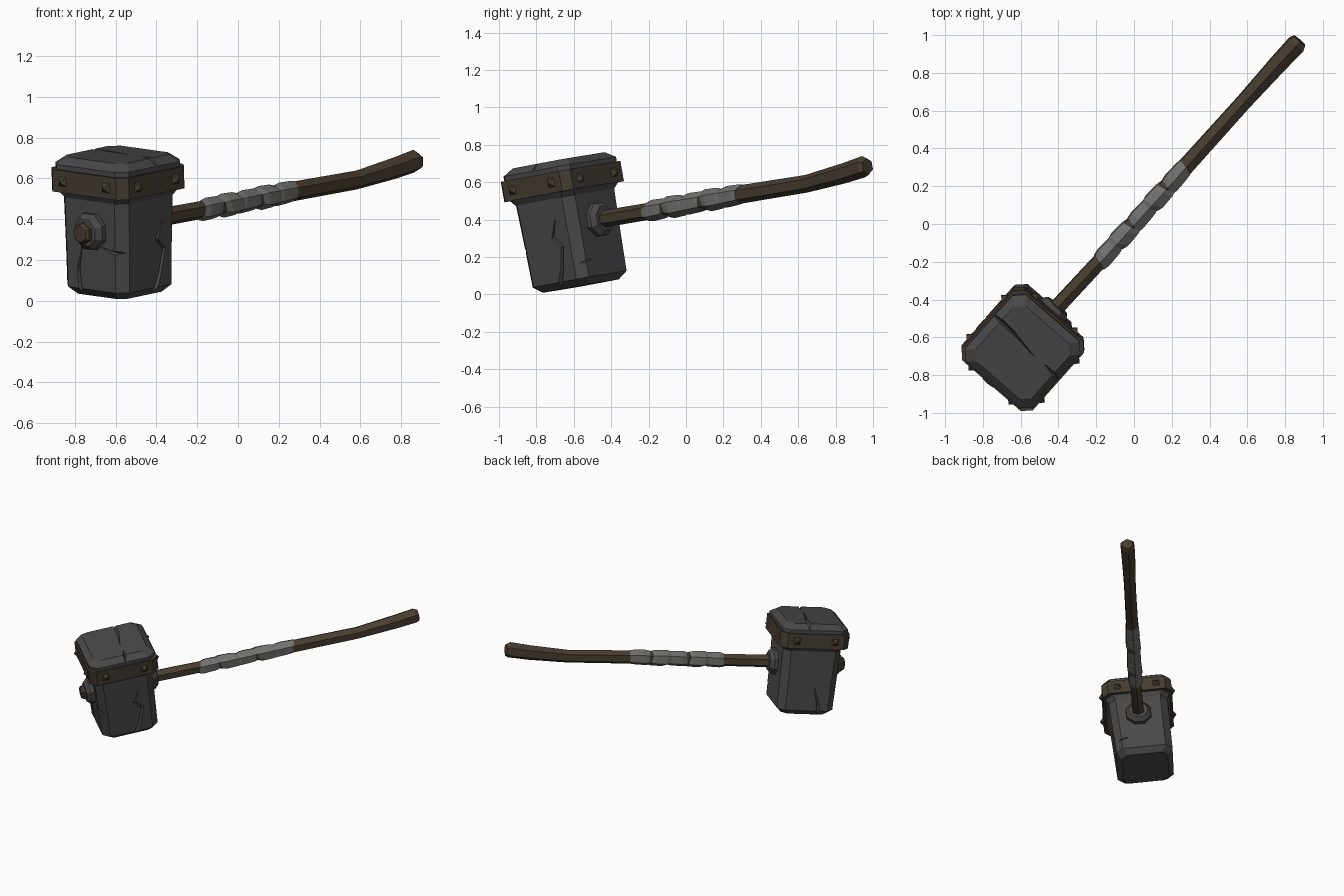
import bpy, bmesh, math
from mathutils import Vector, Matrix

if "Cube" in bpy.data.objects:
    bpy.data.objects.remove(bpy.data.objects["Cube"])

# Head frame: A runs along the handle, U up the head, S to its side
A = Vector((0.66, 0.74, 0.14)).normalized()
U = Vector((0, -0.16, 0.987))
U = (U - A * U.dot(A)).normalized()
S = A.cross(U)
C = Vector((-0.585, -0.62, 0.372))


def P(a, s, u):
    return C + A * a + S * s + U * u


def mat(name, rgb):
    m = bpy.data.materials.new(name)
    m.diffuse_color = (*rgb, 1)
    m.use_nodes = True
    m.node_tree.nodes["Principled BSDF"].inputs["Base Color"].default_value = m.diffuse_color
    return m


STONE = mat("dark_stone", (0.066, 0.066, 0.067))
WOOD = mat("brown_wood", (0.066, 0.047, 0.029))
BAND = mat("brown_band", (0.060, 0.045, 0.030))
WRAP = mat("grey_cloth", (0.165, 0.165, 0.158))


def loft(bm, rings):
    """Closed solid through equal-length rings of points."""
    vs = [[bm.verts.new(p) for p in r] for r in rings]
    n = len(vs[0])
    for r0, r1 in zip(vs, vs[1:]):
        for i in range(n):
            j = (i + 1) % n
            bm.faces.new((r0[i], r0[j], r1[j], r1[i]))
    bm.faces.new(vs[0][::-1])
    bm.faces.new(vs[-1])


def finish(bm, name, material):
    bmesh.ops.recalc_face_normals(bm, faces=bm.faces)
    me = bpy.data.meshes.new(name)
    bm.to_mesh(me)
    bm.free()
    me.materials.append(material)
    ob = bpy.data.objects.new(name, me)
    bpy.context.collection.objects.link(ob)
    return ob


def solid(name, rings, material):
    bm = bmesh.new()
    loft(bm, rings)
    return finish(bm, name, material)


def square(u, h, c):
    """Square ring with cut corners, across the head."""
    k = h - c
    pts = [(h, -k), (h, k), (k, h), (-k, h), (-h, k), (-h, -k), (-k, -h), (k, -h)]
    return [P(a, s, u) for a, s in pts]


def ring(center, r, n=6, tilt=0.0, turn=math.pi / 2):
    """Round ring across the handle; tilt skews it along the handle."""
    out = []
    for i in range(n):
        t = turn + 2 * math.pi * i / n
        out.append(center + S * (r * math.cos(t)) + U * (r * math.sin(t))
                   + A * (tilt * math.cos(t + 0.6)))
    return out


# Stone head: body, flare under the band, and wider cap
head = solid("stone_head", [
    square(-0.332, 0.165, 0.04), square(-0.295, 0.203, 0.048),
    square(-0.09, 0.207, 0.05), square(0.15, 0.212, 0.05),
    square(0.19, 0.238, 0.05), square(0.315, 0.24, 0.05),
    square(0.35, 0.198, 0.045)], STONE)

# Cracks: tapered zigzag wedges cut out of the head
cut = bmesh.new()


def crack(normal, pts):
    """pts: (a, s, u, half width, depth) along the surface."""
    rings = []
    path = [P(*p[:3]) for p in pts]
    for i, (p, d) in enumerate(zip(path, pts)):
        along = path[min(i + 1, len(path) - 1)] - path[max(i - 1, 0)]
        side = along.cross(normal).normalized()
        w = side * d[3]
        rings.append([p + normal * 0.06 + w * 2, p + normal * 0.06 - w * 2,
                      p - w * 0.8, p - normal * d[4] + w * 0.3])
    loft(cut, rings)


crack(S, [(0.087, 0.207, 0.04, 0.002, 0.002), (0.045, 0.207, -0.055, 0.012, 0.02),
          (0.10, 0.207, -0.11, 0.012, 0.025), (0.07, 0.207, -0.23, 0.014, 0.03),
          (0.015, 0.207, -0.36, 0.02, 0.035)])
crack(-A, [(-0.207, -0.055, -0.07, 0.002, 0.002), (-0.207, -0.085, -0.2, 0.012, 0.02),
           (-0.207, -0.065, -0.36, 0.02, 0.03)])
crack(-A, [(-0.207, 0.07, -0.075, 0.002, 0.004), (-0.207, 0.15, -0.095, 0.01, 0.025),
           (-0.207, 0.26, -0.085, 0.02, 0.06)])
crack(-S, [(-0.04, -0.207, -0.12, 0.002, 0.002), (-0.075, -0.207, -0.23, 0.012, 0.022),
           (-0.10, -0.207, -0.36, 0.02, 0.035)])
crack(A, [(0.207, 0.10, -0.20, 0.002, 0.003), (0.207, 0.25, -0.23, 0.014, 0.045)])
crack(U, [(0.055, -0.28, 0.35, 0.016, 0.05), (0.05, -0.12, 0.35, 0.012, 0.03),
          (0.025, 0.06, 0.35, 0.002, 0.003)])
crack(U, [(0.03, 0.13, 0.35, 0.002, 0.003), (0.015, 0.29, 0.345, 0.022, 0.05)])
cutter = finish(cut, "crack_cutter", STONE)
cutter.hide_render = True
mod = head.modifiers.new("cracks", 'BOOLEAN')
mod.operation = 'DIFFERENCE'
mod.solver = 'EXACT'
mod.object = cutter
bpy.context.view_layer.update()
carved = bpy.data.meshes.new_from_object(
    head.evaluated_get(bpy.context.evaluated_depsgraph_get()))
head.modifiers.clear()
head.data = carved
bpy.data.objects.remove(cutter)

# Band round the head
solid("head_band", [square(0.18, 0.251, 0.045), square(0.29, 0.251, 0.045)], BAND)

# Pyramid studs, two on each side of the band
bm = bmesh.new()
for k in range(4):
    t = k * math.pi / 2
    n = A * math.cos(t) + S * math.sin(t)
    side = n.cross(U)
    for off in (-0.14, 0.14):
        c = P(0, 0, 0.235) + n * 0.249 + side * off
        base = [bm.verts.new(c + side * x + U * y) for x, y in
                ((-0.025, -0.025), (0.025, -0.025), (0.025, 0.025), (-0.025, 0.025))]
        tip = bm.verts.new(c + n * 0.028)
        for i in range(4):
            bm.faces.new((base[i], base[(i + 1) % 4], tip))
        bm.faces.new(base[::-1])
finish(bm, "band_studs", BAND)

# Stone collars where the handle passes through the head
for name, d in (("front_collar", -1), ("back_collar", 1)):
    solid(name, [ring(P(d * a, 0.01, 0), r, 8, turn=math.pi / 8)
                 for a, r in ((0.19, 0.097), (0.235, 0.095), (0.262, 0.07))], STONE)

# Handle, slightly bent upward and thicker toward the grip end
path = [(-0.775, -0.838, 0.326, 0.042), (-0.765, -0.828, 0.328, 0.055),
        (-0.70, -0.755, 0.341, 0.055), (-0.40, -0.432, 0.405, 0.046),
        (-0.17, -0.185, 0.447, 0.045), (0.28, 0.312, 0.538, 0.049),
        (0.58, 0.645, 0.592, 0.047), (0.76, 0.845, 0.648, 0.054),
        (0.86, 0.952, 0.684, 0.057), (0.877, 0.971, 0.686, 0.044)]
solid("handle", [ring(Vector(p[:3]), p[3]) for p in path], WOOD)

# Cloth wrap: overlapping skewed coils
start, end = Vector((-0.185, -0.203, 0.444)), Vector((0.27, 0.300, 0.537))
bm = bmesh.new()
coils = 5
for i in range(coils):
    p0 = start.lerp(end, max(0, i - 0.06) / coils)
    p1 = start.lerp(end, (i + 1) / coils)
    skew = 0.022 if i % 2 else -0.016
    big = 0.061 if i in (1, 3) else 0.057
    loft(bm, [ring(p0, 0.050, tilt=skew), ring(p0.lerp(p1, 0.25), big, tilt=skew),
              ring(p0.lerp(p1, 0.8), big - 0.003, tilt=skew),
              ring(p1, 0.051, tilt=skew)])
finish(bm, "cloth_wrap", WRAP)
